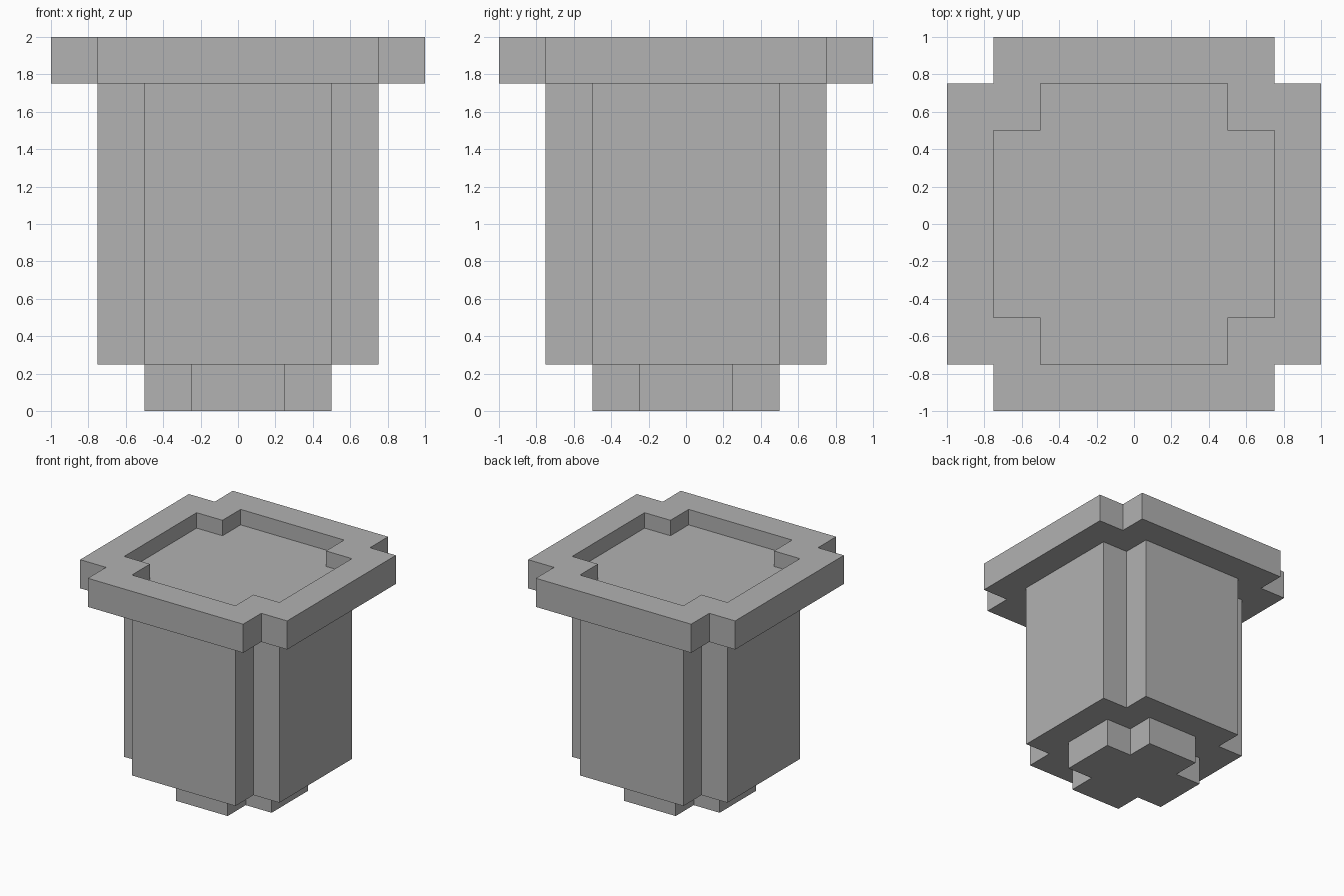
import bpy
import bmesh

cube = bpy.data.objects.get("Cube")
if cube:
    bpy.data.objects.remove(cube, do_unlink=True)

# Single stone-grey material
GREY = (0.445, 0.445, 0.445, 1)
stone = bpy.data.materials.new("stone_grey")
stone.use_nodes = True
stone.diffuse_color = GREY
stone.node_tree.nodes["Principled BSDF"].inputs["Base Color"].default_value = GREY

NOTCH = 0.25      # size of the square notch in every corner
RIM_BASE = 1.75   # underside of the rim
FLOOR = 1.865     # bottom of the shallow recess


def outline(reach):
    """Square with a notch cut from each corner, counter-clockwise."""
    inner = reach - NOTCH
    x_y = [(reach, -inner), (reach, inner), (inner, inner)]
    points = []
    for _ in range(4):
        points += x_y
        x_y = [(-y, x) for x, y in x_y]
    return points


def loft(name, profile, cap_start=False, cap_end=False):
    """Bridge notched outlines through a profile of (reach, height) pairs."""
    bm = bmesh.new()
    loops = [[bm.verts.new((x, y, z)) for x, y in outline(reach)]
             for reach, z in profile]
    for low, high in zip(loops, loops[1:]):
        for i in range(len(low)):
            j = (i + 1) % len(low)
            bm.faces.new((low[i], low[j], high[j], high[i]))
    if cap_start:
        bm.faces.new(loops[0][::-1])
    if cap_end:
        bm.faces.new(loops[-1])
    mesh = bpy.data.meshes.new(name)
    bm.to_mesh(mesh)
    bm.free()
    mesh.materials.append(stone)
    obj = bpy.data.objects.new(name, mesh)
    bpy.context.collection.objects.link(obj)
    return obj


# Foot, tucked under the body
loft("foot", [(0.5, 0), (0.5, 0.25)], cap_start=True)
# Body, with its underside
loft("body", [(0.5, 0.25), (0.75, 0.25), (0.75, RIM_BASE)])
# Overhanging rim with a sunken floor
loft("rim", [(0.75, RIM_BASE), (1, RIM_BASE), (1, 2), (0.75, 2), (0.75, FLOOR)],
     cap_end=True)
